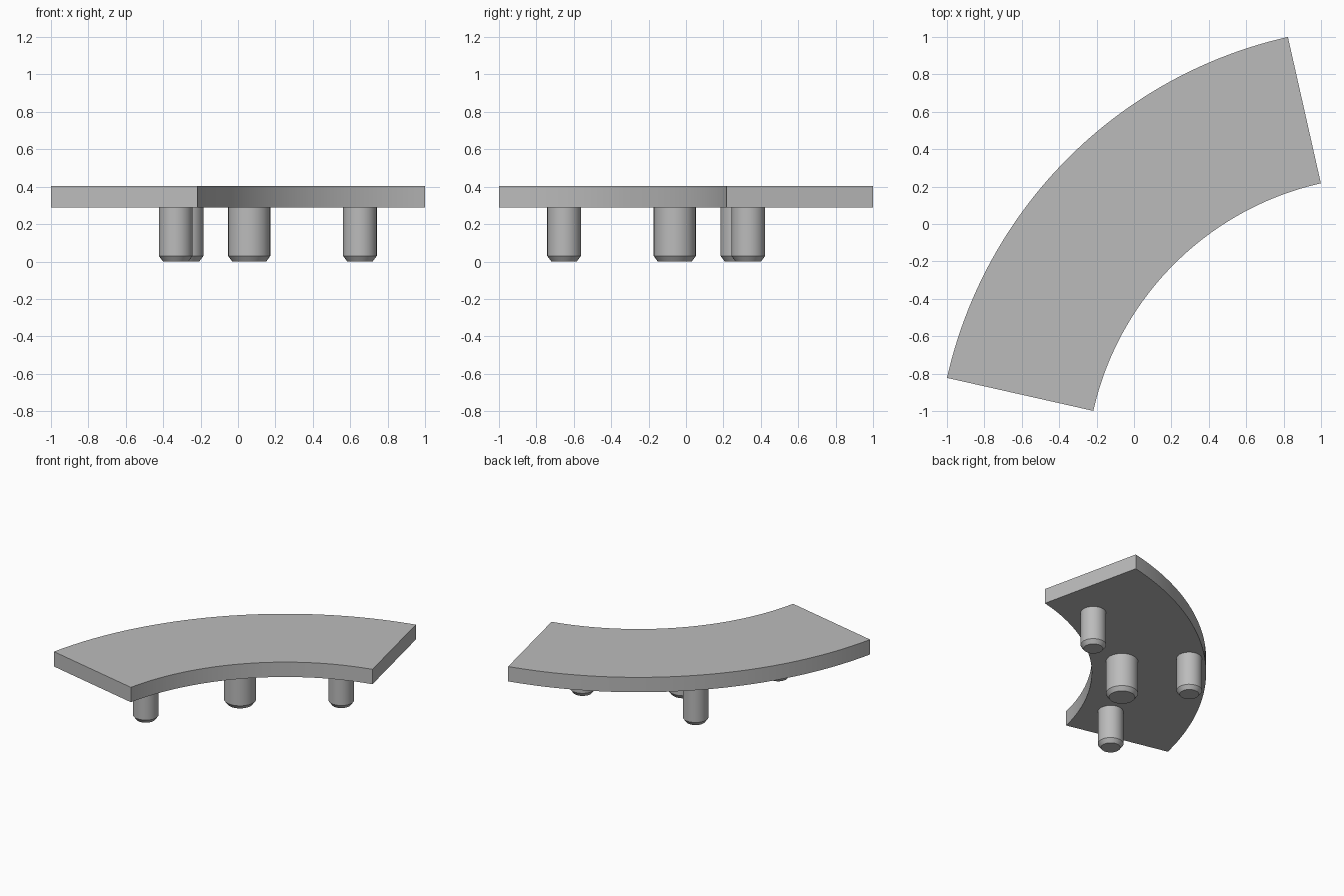
import bpy
import bmesh
from math import cos, sin, pi, radians

cube = bpy.data.objects.get("Cube")
if cube:
    bpy.data.objects.remove(cube, do_unlink=True)

GREY = (0.5, 0.5, 0.5, 1)
grey = bpy.data.materials.new("plain grey")
grey.diffuse_color = GREY
grey.use_nodes = True
grey.node_tree.nodes["Principled BSDF"].inputs["Base Color"].default_value = GREY

PLATE_BOTTOM, PLATE_TOP = 0.29, 0.405
CENTRE = 1.353            # arc centre lies at (CENTRE, -CENTRE)
OUTER, INNER = 2.412, 1.61
START, END = radians(102.7), radians(167.3)
STEPS = 48


def finish(name, bm):
    """Turn a bmesh into a smooth-shaded object with sharp rims."""
    bmesh.ops.recalc_face_normals(bm, faces=bm.faces)
    mesh = bpy.data.meshes.new(name)
    bm.to_mesh(mesh)
    bm.free()
    mesh.materials.append(grey)
    obj = bpy.data.objects.new(name, mesh)
    bpy.context.collection.objects.link(obj)
    bpy.ops.object.select_all(action="DESELECT")
    obj.select_set(True)
    bpy.context.view_layer.objects.active = obj
    bpy.ops.object.shade_smooth_by_angle(angle=radians(30))
    return obj


def arc(radius):
    angles = [START + (END - START) * i / STEPS for i in range(STEPS + 1)]
    return [(CENTRE + radius * cos(a), -CENTRE + radius * sin(a)) for a in angles]


# Curved plate: a band of quads between two arcs, extruded upwards
bm = bmesh.new()
rows = [[bm.verts.new((x, y, PLATE_BOTTOM)) for x, y in arc(r)] for r in (INNER, OUTER)]
for i in range(STEPS):
    bm.faces.new((rows[0][i], rows[0][i + 1], rows[1][i + 1], rows[1][i]))
top = bmesh.ops.extrude_face_region(bm, geom=bm.faces[:])
bmesh.ops.translate(bm, vec=(0, 0, PLATE_TOP - PLATE_BOTTOM),
                    verts=[v for v in top["geom"] if isinstance(v, bmesh.types.BMVert)])
finish("curved_plate", bm)


def peg(name, x, y, radius, sides=32):
    """Round peg with a chamfered foot."""
    bm = bmesh.new()
    rings = []
    for r, z in ((radius - 0.022, 0), (radius, 0.03), (radius, PLATE_BOTTOM)):
        rings.append([bm.verts.new((x + r * cos(2 * pi * i / sides),
                                    y + r * sin(2 * pi * i / sides), z))
                      for i in range(sides)])
    for low, high in zip(rings, rings[1:]):
        for i in range(sides):
            j = (i + 1) % sides
            bm.faces.new((low[i], low[j], high[j], high[i]))
    bm.faces.new(rings[0])
    bm.faces.new(rings[-1])
    finish(name, bm)


# One thick peg in the middle and three thin ones around it
peg("centre_peg", 0.06, -0.06, 0.113)
peg("outer_peg", -0.275, 0.275, 0.09)
peg("left_peg", 0.652, 0.333, 0.09)
peg("right_peg", -0.333, -0.652, 0.09)
